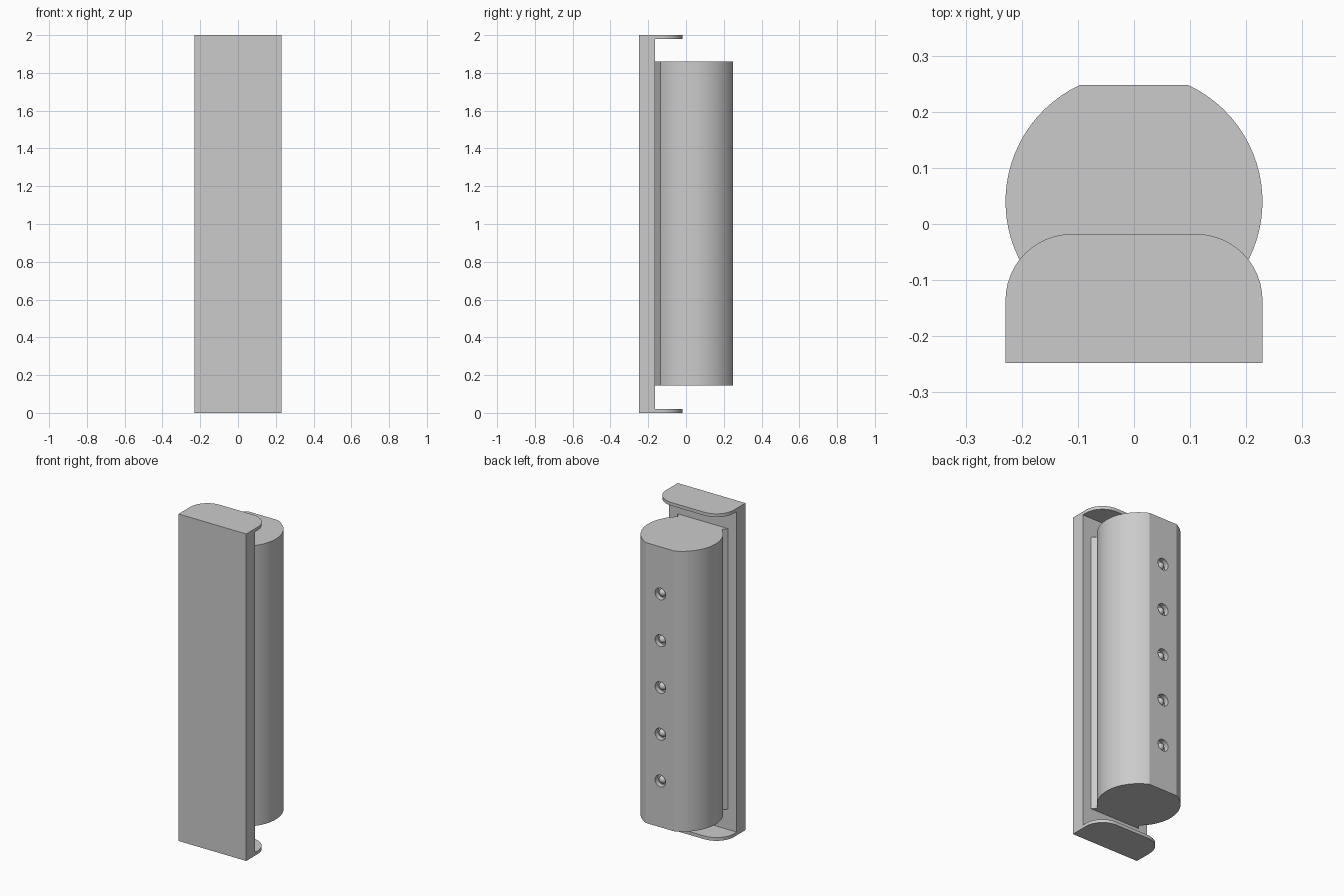
import bpy, bmesh, math
from mathutils import Matrix

if "Cube" in bpy.data.objects:
    bpy.data.objects.remove(bpy.data.objects["Cube"])

grey = bpy.data.materials.new("light grey")
grey.diffuse_color = (0.6, 0.6, 0.6, 1)
grey.use_nodes = True
grey.node_tree.nodes["Principled BSDF"].inputs["Base Color"].default_value = grey.diffuse_color

BACK, FRONT = 0.2475, -0.2475   # overall depth limits
HALF_W = 0.229                  # half width
PLATE_Y = -0.163                # rear face of the backing plate
Z0, Z1 = 0.145, 1.86            # body height range
CY, R = 0.04, 0.229             # body circle


def finish(name, bm):
    bmesh.ops.recalc_face_normals(bm, faces=bm.faces)
    me = bpy.data.meshes.new(name)
    bm.to_mesh(me)
    bm.free()
    me.materials.append(grey)
    ob = bpy.data.objects.new(name, me)
    bpy.context.collection.objects.link(ob)
    return ob


def smooth(ob):
    bpy.ops.object.select_all(action='DESELECT')
    ob.select_set(True)
    bpy.context.view_layer.objects.active = ob
    bpy.ops.object.shade_smooth_by_angle(angle=math.radians(25))


def prism(name, outline, z0, z1):
    """Extrude an xy outline upward from z0 to z1."""
    bm = bmesh.new()
    face = bm.faces.new([bm.verts.new((x, y, z0)) for x, y in outline])
    top = bmesh.ops.extrude_face_region(bm, geom=[face])["geom"]
    bmesh.ops.translate(bm, vec=(0, 0, z1 - z0),
                        verts=[v for v in top if isinstance(v, bmesh.types.BMVert)])
    return finish(name, bm)


def arc(cx, cy, r, a0, a1, n):
    return [(cx + r * math.cos(a0 + (a1 - a0) * i / n),
             cy + r * math.sin(a0 + (a1 - a0) * i / n)) for i in range(n + 1)]


# Backing plate
prism("backing_plate", [(-HALF_W, FRONT), (HALF_W, FRONT),
                        (HALF_W, PLATE_Y), (-HALF_W, PLATE_Y)], 0, 2)

# Rounded end caps
cr, cap_y = 0.118, -0.018
cap = [(-HALF_W, FRONT), (HALF_W, FRONT)]
cap += arc(HALF_W - cr, cap_y - cr, cr, 0, math.pi / 2, 12)
cap += arc(cr - HALF_W, cap_y - cr, cr, math.pi / 2, math.pi, 12)
for name, z in (("bottom_cap", 0), ("top_cap", 1.98)):
    smooth(prism(name, cap, z, z + 0.02))

# Round body with a flat rear face and a flared foot meeting the plate
flat = math.asin((BACK - CY) / R)
foot = math.asin((-0.135 - CY) / R)
body_outline = [(-0.17, PLATE_Y), (0.17, PLATE_Y)]
body_outline += arc(0, CY, R, foot, flat, 24)
body_outline += arc(0, CY, R, math.pi - flat, math.pi - foot, 24)
body = prism("round_body", body_outline, Z0, Z1)

# Row of round recesses in the flat face, each with a small dome inside
holes = [1 + 0.286 * i for i in range(-2, 3)]
turn = Matrix.Rotation(math.pi / 2, 4, 'X')
bm = bmesh.new()
for z in holes:
    bmesh.ops.create_cone(bm, cap_ends=True, segments=32, radius1=0.036,
                          radius2=0.036, depth=0.06,
                          matrix=Matrix.Translation((0, BACK, z)) @ turn)
cutter = finish("recess_cutter", bm)
cutter.hide_render = True
cut = body.modifiers.new("recesses", 'BOOLEAN')
cut.operation = 'DIFFERENCE'
cut.solver = 'EXACT'
cut.object = cutter
bpy.context.view_layer.objects.active = body
bpy.ops.object.modifier_apply(modifier=cut.name)
bpy.data.objects.remove(cutter)
smooth(body)

bm = bmesh.new()
for z in holes:
    bmesh.ops.create_uvsphere(bm, u_segments=20, v_segments=12, radius=0.024,
                              matrix=Matrix.Translation((0, BACK - 0.028, z)) @ turn)
smooth(finish("recessed_domes", bm))
